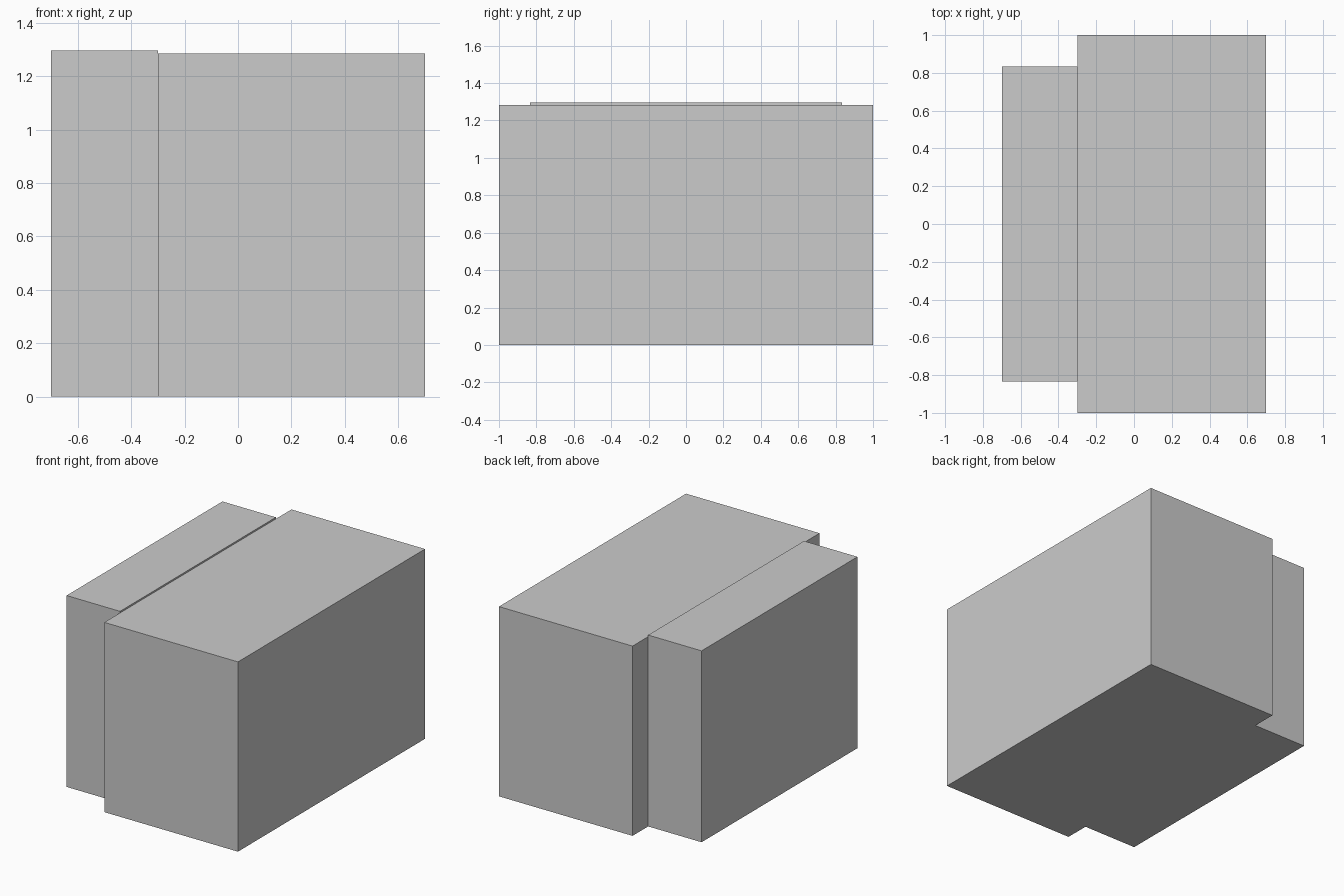
import bpy

if "Cube" in bpy.data.objects:
    bpy.data.objects.remove(bpy.data.objects["Cube"])


def box(name, x, y, z):
    """Box spanning the given (min, max) ranges, scale baked into the mesh."""
    bpy.ops.mesh.primitive_cube_add(size=1)
    obj = bpy.context.object
    obj.name = name
    spans = (x, y, z)
    for v in obj.data.vertices:
        v.co = [lo + (c + 0.5) * (hi - lo) for c, (lo, hi) in zip(v.co, spans)]
    return obj


# Large main block
box("main_block", (-0.3, 0.7), (-1.0, 1.0), (0.0, 1.284))

# Narrower, slightly taller block on the left side
box("side_block", (-0.7, -0.3), (-0.833, 0.833), (0.0, 1.295))
